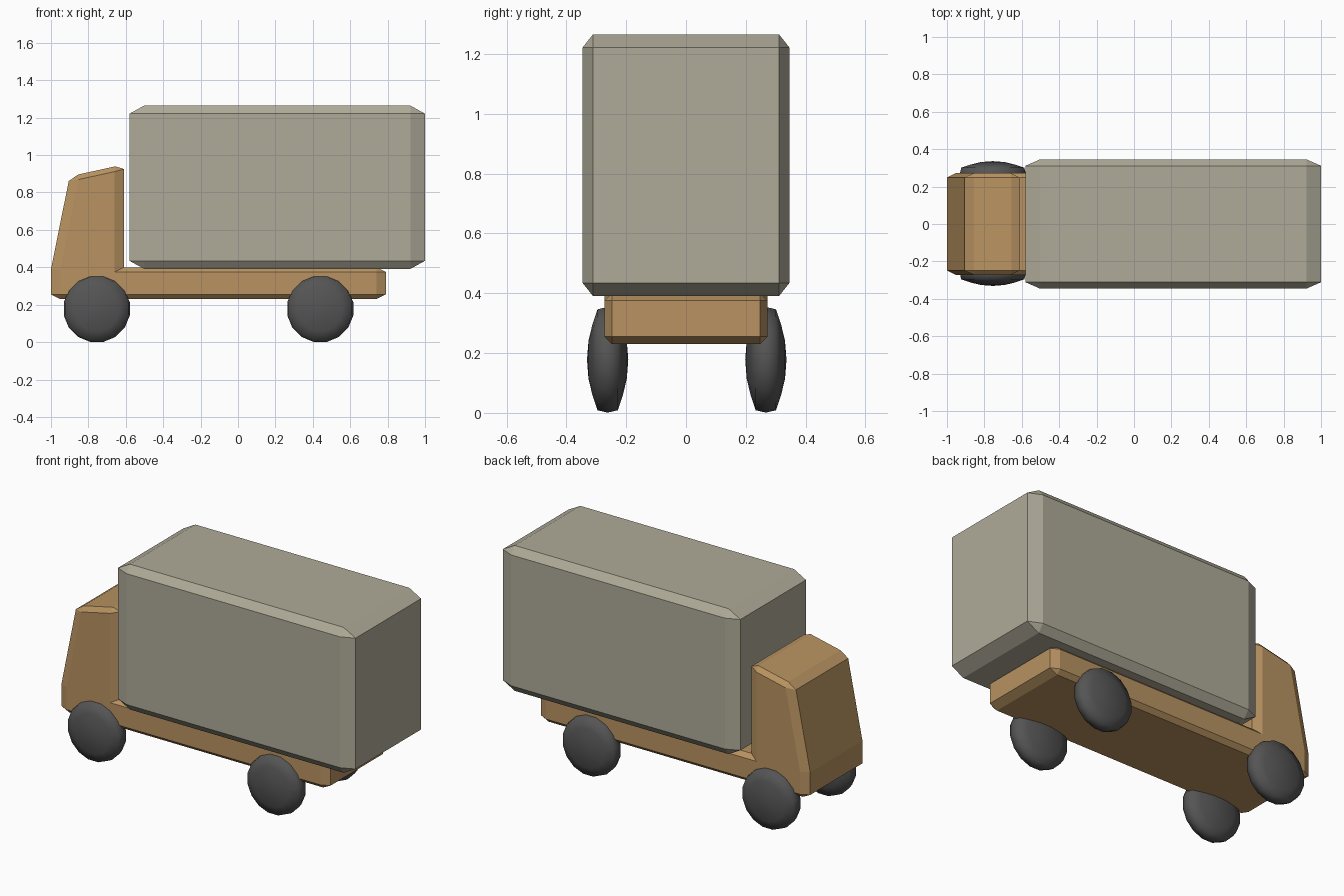
import bpy, bmesh, math
from mathutils import Matrix, Vector

if "Cube" in bpy.data.objects:
    bpy.data.objects.remove(bpy.data.objects["Cube"])


def material(name, rgb):
    m = bpy.data.materials.new(name)
    m.diffuse_color = (*rgb, 1.0)
    m.use_nodes = True
    m.node_tree.nodes["Principled BSDF"].inputs["Base Color"].default_value = m.diffuse_color
    return m


GREY_BEIGE = material("grey beige", (0.43, 0.41, 0.32))
TAN = material("tan orange", (0.48, 0.29, 0.12))
RUBBER = material("dark rubber", (0.09, 0.09, 0.09))


def finish(name, bm, mat, location=(0, 0, 0)):
    bmesh.ops.recalc_face_normals(bm, faces=bm.faces)
    mesh = bpy.data.meshes.new(name)
    bm.to_mesh(mesh)
    bm.free()
    mesh.materials.append(mat)
    obj = bpy.data.objects.new(name, mesh)
    obj.location = location
    bpy.context.collection.objects.link(obj)
    return obj


def chamfer(bm, edges, width):
    bmesh.ops.bevel(bm, geom=edges, offset=width, offset_type='OFFSET',
                    segments=1, profile=0.5, affect='EDGES')


# Cargo box: chamfered unit cube, stretched so the chamfers stretch too
bm = bmesh.new()
bmesh.ops.create_cube(bm, size=1.0)
chamfer(bm, bm.edges[:], 0.05)
bmesh.ops.scale(bm, vec=(1.58, 0.692, 0.874), verts=bm.verts)
finish("cargo_box", bm, GREY_BEIGE, (0.21, 0, 0.828))

# Cab and chassis: one side profile extruded across, convex edges chamfered
profile = [(-1.0, 0.23), (0.79, 0.23), (0.79, 0.40), (-0.61, 0.40),
           (-0.61, 0.95), (-0.90, 0.886), (-1.0, 0.39)]
STRETCH = 2.0
HALF = 0.273
bm = bmesh.new()
verts = [bm.verts.new((x / STRETCH, -HALF, z)) for x, z in profile]
face = bm.faces.new(verts)
ext = bmesh.ops.extrude_face_region(bm, geom=[face])
moved = [v for v in ext["geom"] if isinstance(v, bmesh.types.BMVert)]
bmesh.ops.translate(bm, vec=(0, 2 * HALF, 0), verts=moved)
bmesh.ops.recalc_face_normals(bm, faces=bm.faces)
bm.normal_update()
sharp = [e for e in bm.edges if e.calc_face_angle_signed() > math.radians(20)]
chamfer(bm, sharp, 0.025)
bmesh.ops.scale(bm, vec=(STRETCH, 1, 1), verts=bm.verts)
finish("cab_and_chassis", bm, TAN)

# Wheels: lens-shaped lathed discs with smooth shading
section = [(0.065, 0.064), (0.12, 0.051), (0.172, 0.034), (0.18, 0.0),
           (0.172, -0.034), (0.12, -0.051), (0.065, -0.064)]
SIDES = 16


def wheel(name, x, y):
    bm = bmesh.new()
    rings = []
    for r, w in section:
        ring = []
        for i in range(SIDES):
            a = 2 * math.pi * (i + 0.5) / SIDES
            ring.append(bm.verts.new((r * math.cos(a), w, r * math.sin(a))))
        rings.append(ring)
    for a, b in zip(rings, rings[1:]):
        for i in range(SIDES):
            j = (i + 1) % SIDES
            bm.faces.new((a[i], a[j], b[j], b[i]))
    for ring, w in ((rings[0], 0.069), (rings[-1], -0.069)):
        hub = bm.verts.new((0, w, 0))
        for i in range(SIDES):
            bm.faces.new((ring[i], ring[(i + 1) % SIDES], hub))
    for f in bm.faces:
        f.smooth = True
    finish(name, bm, RUBBER, (x, y, 0.1775))


for end, x in (("front", -0.755), ("rear", 0.44)):
    for side, y in (("right", -0.262), ("left", 0.267)):
        wheel(f"{end}_{side}_wheel", x, y)
